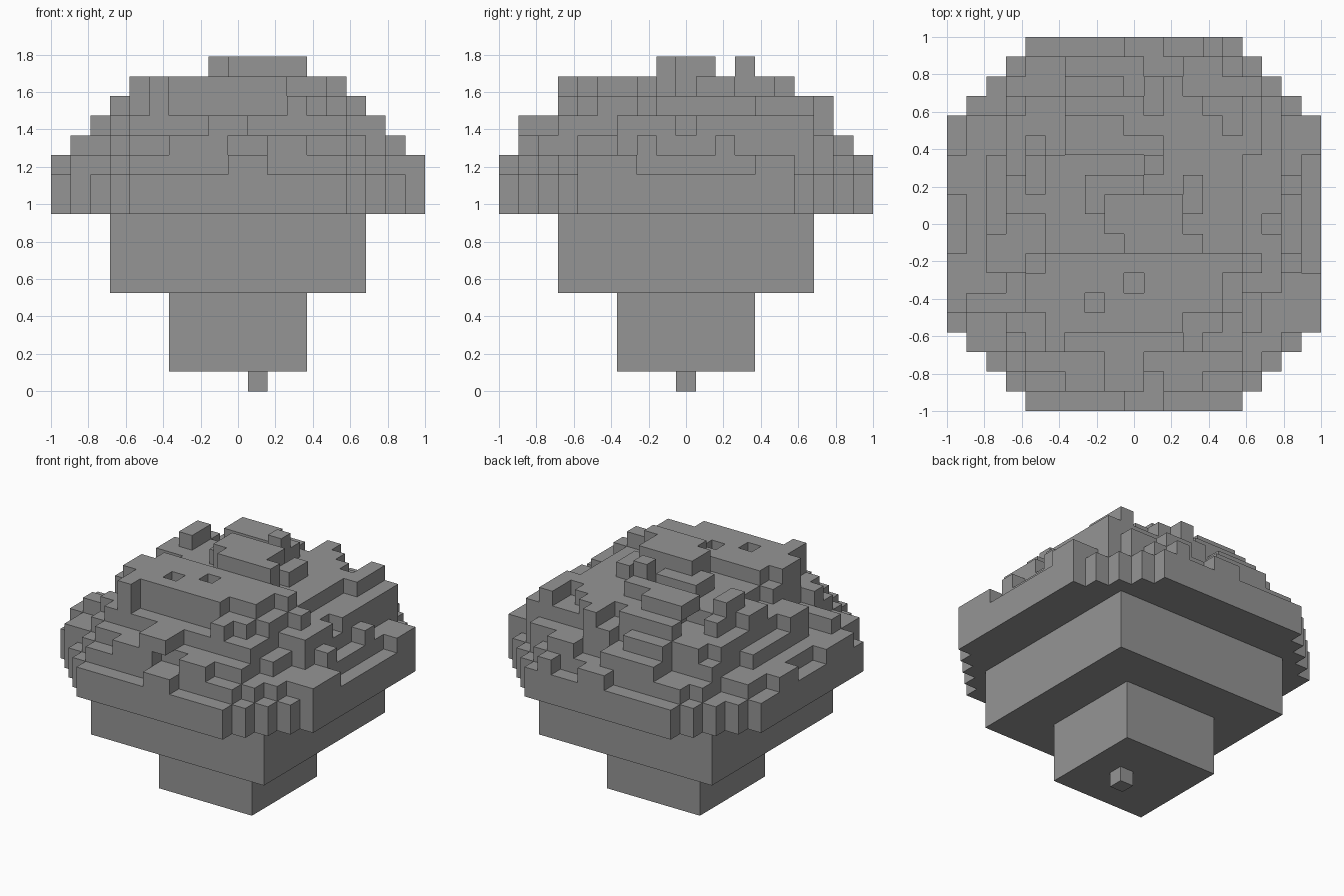
import bpy
import bmesh

cube = bpy.data.objects.get("Cube")
if cube:
    bpy.data.objects.remove(cube)

U = 2 / 19          # edge of one block
BASE = 9            # block level where the crown starts

grey = bpy.data.materials.new("mid grey")
grey.use_nodes = True
tint = (0.3, 0.3, 0.3, 1)
grey.diffuse_color = tint
grey.node_tree.nodes["Principled BSDF"].inputs["Base Color"].default_value = tint


def finish(name, bm):
    mesh = bpy.data.meshes.new(name)
    bm.to_mesh(mesh)
    bm.free()
    mesh.materials.append(grey)
    obj = bpy.data.objects.new(name, mesh)
    bpy.context.collection.objects.link(obj)


def block(name, x, half, low, high):
    """Square block centred on block column x, from level low to high."""
    bm = bmesh.new()
    bmesh.ops.create_cube(bm, size=1)
    for v in bm.verts:
        v.co.x = (x + v.co.x * (2 * half + 1)) * U
        v.co.y *= (2 * half + 1) * U
        v.co.z = (low if v.co.z < 0 else high) * U
    finish(name, bm)


def box(x0, x1, y0, y1):
    return {(x, y) for x in range(x0, x1 + 1) for y in range(y0, y1 + 1)}


def octagon(x0, x1, y0, y1, diagonal):
    return {(x, y) for x, y in box(x0, x1, y0, y1) if abs(x) + abs(y) <= diagonal}


def boxes(*items):
    return set().union(*(box(*b) for b in items))


# Base blocks
block("foot", 1, 0, 0, 1)
block("stem", 0, 3, 1, 5)
block("lower_block", 0, 6, 5, BASE)

# Crown layers from the rim up: a clipped plan plus bumps minus notches
rim = octagon(-9, 9, -9, 9, 14)
layers = [rim, rim]
layers.append((octagon(-8, 8, -8, 8, 13)
               | boxes((0, 1, -9, -9), (9, 9, -5, -3), (9, 9, 4, 5), (-9, -9, 2, 3),
                       (-9, -9, -4, -2), (0, 1, 9, 9), (4, 4, 9, 9), (-8, -8, -6, -6)))
              - boxes((-7, -7, 6, 6)))
layers.append((octagon(-7, 7, -7, 7, 12)
               | boxes((-3, -1, -8, -8), (2, 3, -8, -8), (-8, -8, -4, -4), (8, 8, -2, -2),
                       (8, 8, 2, 2), (-3, 0, 8, 8), (3, 4, 8, 8), (6, 6, 6, 7), (7, 7, 6, 6)))
              - boxes((7, 7, -5, -4), (-7, -7, -5, -5), (-7, -7, -3, -3), (-7, -7, 4, 5),
                      (-5, -4, 7, 7), (6, 6, -6, -6)))
layers.append((octagon(-6, 6, -6, 6, 11)
               | boxes((-1, 0, -8, -7), (-7, -7, -2, -1), (7, 7, 1, 6), (7, 7, -3, -1),
                       (-3, -1, 7, 7), (1, 2, 7, 7), (6, 6, 6, 6)))
              - boxes((6, 6, -5, -4), (-6, -6, -4, -3)))
layers.append((octagon(-5, 5, -5, 5, 9)
               | boxes((-4, -4, -6, -6), (3, 3, -6, -6), (-6, -6, 1, 2), (6, 6, -2, -2),
                       (-3, 0, 6, 6), (2, 3, 6, 6), (6, 6, 4, 6), (2, 2, 7, 7)))
              - boxes((-5, -5, -1, 0), (-4, -3, 4, 5)))
layers.append((boxes((-4, 2, -5, -2), (3, 4, -4, -2), (5, 5, -2, -2), (0, 3, -1, -1),
                     (-1, 2, 0, 1), (-2, -2, 1, 2), (-1, 0, 2, 2), (3, 3, 1, 2),
                     (-5, -5, 2, 3), (-3, -1, 5, 5), (-3, 0, 4, 4), (1, 1, 3, 4),
                     (-4, -4, -6, -6), (-5, -5, -4, -3)))
              - boxes((-2, -2, -4, -4), (0, 0, -3, -3)))
layers.append(boxes((-1, 2, 0, 1), (0, 3, -1, -1), (1, 1, 3, 3)))

cells = {(x, y, BASE + z) for z, plan in enumerate(layers) for x, y in plan}

# Crown shell: one quad for each exposed side of a block
bm = bmesh.new()
corners = {}


def corner(p):
    if p not in corners:
        x, y, z = p
        corners[p] = bm.verts.new(((x - 0.5) * U, (y - 0.5) * U, z * U))
    return corners[p]


for cell in sorted(cells):
    for axis in range(3):
        for side in (0, 1):
            step = list(cell)
            step[axis] += 2 * side - 1
            if tuple(step) in cells:
                continue
            ring = []
            for a, b in ((0, 0), (1, 0), (1, 1), (0, 1)):
                p = list(cell)
                p[axis] += side
                p[(axis + 1) % 3] += a
                p[(axis + 2) % 3] += b
                ring.append(corner(tuple(p)))
            bm.faces.new(ring if side else ring[::-1])

finish("crown", bm)
